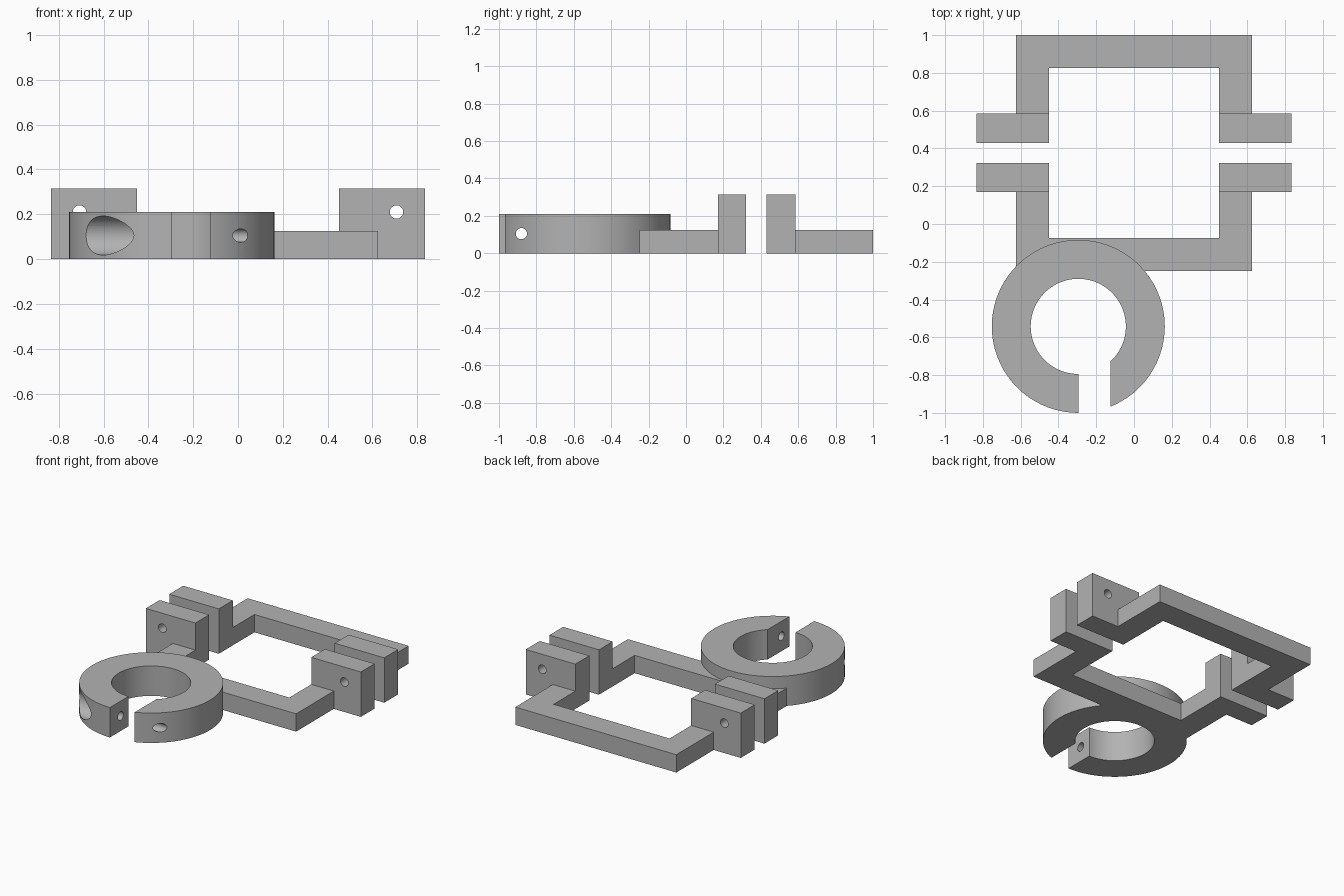
import bpy, bmesh, math
from mathutils import Matrix, Vector

if "Cube" in bpy.data.objects:
    bpy.data.objects.remove(bpy.data.objects["Cube"], do_unlink=True)

grey = bpy.data.materials.new("plain grey")
grey.use_nodes = True
grey.diffuse_color = (0.45, 0.45, 0.45, 1)
grey.node_tree.nodes["Principled BSDF"].inputs["Base Color"].default_value = (0.45, 0.45, 0.45, 1)


def add_object(name, bm):
    bmesh.ops.recalc_face_normals(bm, faces=bm.faces)
    mesh = bpy.data.meshes.new(name)
    bm.to_mesh(mesh)
    bm.free()
    mesh.materials.append(grey)
    obj = bpy.data.objects.new(name, mesh)
    bpy.context.collection.objects.link(obj)
    return obj


def extrude(name, outline, height):
    bm = bmesh.new()
    face = bm.faces.new([bm.verts.new((x, y, 0)) for x, y in outline])
    top = bmesh.ops.extrude_face_region(bm, geom=[face])["geom"]
    verts = [v for v in top if isinstance(v, bmesh.types.BMVert)]
    bmesh.ops.translate(bm, verts=verts, vec=(0, 0, height))
    return add_object(name, bm)


def box(name, x0, x1, y0, y1, z0, z1):
    obj = extrude(name, [(x0, y0), (x1, y0), (x1, y1), (x0, y1)], z1 - z0)
    obj.data.transform(Matrix.Translation((0, 0, z0)))
    return obj


def rod(name, start, end, radius, sides=32):
    a, b = Vector(start), Vector(end)
    turn = (b - a).to_track_quat("Z", "Y").to_matrix().to_4x4()
    bm = bmesh.new()
    bmesh.ops.create_cone(bm, cap_ends=True, segments=sides, radius1=radius, radius2=radius,
                          depth=(b - a).length, matrix=Matrix.Translation((a + b) / 2) @ turn)
    return add_object(name, bm)


def boolean(obj, tool, operation):
    mod = obj.modifiers.new("boolean", "BOOLEAN")
    mod.operation, mod.solver, mod.object = operation, "EXACT", tool
    bpy.ops.object.select_all(action="DESELECT")
    bpy.context.view_layer.objects.active = obj
    obj.select_set(True)
    bpy.ops.object.modifier_apply(modifier=mod.name)
    bpy.data.objects.remove(tool, do_unlink=True)


# U-shaped frame half with two drilled, upright bolt tabs
def frame_half(name, y_outer, y_inner, y_arm, y_tab):
    outline = [(-0.625, y_outer), (0.625, y_outer), (0.625, y_arm), (0.45, y_arm),
               (0.45, y_inner), (-0.45, y_inner), (-0.45, y_arm), (-0.625, y_arm)]
    half = extrude(name, outline, 0.125)
    low, high = sorted((y_arm, y_tab))
    for side in (-1, 1):
        x0, x1 = sorted((side * 0.45, side * 0.835))
        boolean(half, box("tab", x0, x1, low, high, 0, 0.315), "UNION")
    for side in (-1, 1):
        x = side * 0.707
        boolean(half, rod("bolt_hole", (x, low - 0.1, 0.21), (x, high + 0.1, 0.21), 0.03), "DIFFERENCE")
    return half


back = frame_half("back_frame", 1.0, 0.825, 0.585, 0.43)
front = frame_half("front_frame_with_ring", -0.248, -0.073, 0.17, 0.322)

# Split ring: bore, slot, cross bolt hole and counterbore
cx, cy, mid = -0.295, -0.542, 0.105
ring = rod("split_ring", (cx, cy, 0), (cx, cy, 0.21), 0.458, 72)
boolean(ring, rod("bore", (cx, cy, -0.1), (cx, cy, 0.4), 0.252, 72), "DIFFERENCE")
boolean(ring, box("slot", cx, -0.125, -1.2, cy, -0.1, 0.4), "DIFFERENCE")
boolean(ring, rod("cross_hole", (-1, -0.88, mid), (0.4, -0.88, mid), 0.03), "DIFFERENCE")
boolean(ring, rod("counterbore", (-1, -0.88, mid), (-0.465, -0.88, mid), 0.087, 48), "DIFFERENCE")
boolean(front, ring, "UNION")

for obj in (back, front):
    bpy.ops.object.select_all(action="DESELECT")
    bpy.context.view_layer.objects.active = obj
    obj.select_set(True)
    bpy.ops.object.shade_smooth_by_angle(angle=math.radians(30))
